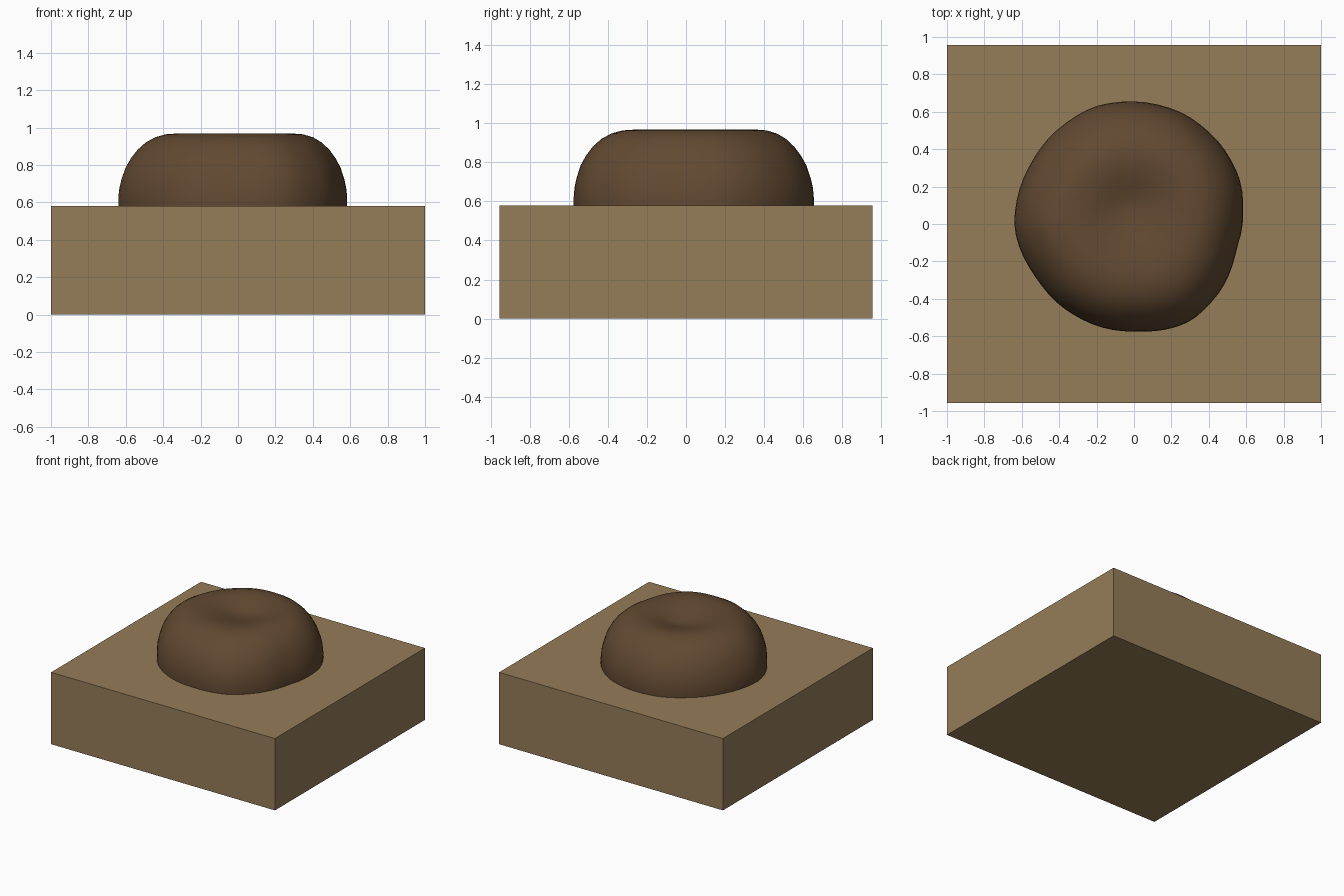
import bpy, bmesh, math
from mathutils import Vector

if "Cube" in bpy.data.objects:
    bpy.data.objects.remove(bpy.data.objects["Cube"])


def material(name, rgb):
    m = bpy.data.materials.new(name)
    m.diffuse_color = (*rgb, 1)
    m.use_nodes = True
    m.node_tree.nodes["Principled BSDF"].inputs["Base Color"].default_value = m.diffuse_color
    return m


def add_object(name, bm, mat):
    bmesh.ops.recalc_face_normals(bm, faces=bm.faces)
    me = bpy.data.meshes.new(name)
    bm.to_mesh(me)
    bm.free()
    me.materials.append(mat)
    ob = bpy.data.objects.new(name, me)
    bpy.context.collection.objects.link(ob)
    return ob


tan = material("tan earth", (0.300, 0.205, 0.098))
brown = material("dark brown", (0.122, 0.067, 0.031))

# Square base block
bm = bmesh.new()
bmesh.ops.create_cube(bm, size=1)
bmesh.ops.scale(bm, vec=(2, 1.914, 0.58), verts=bm.verts)
bmesh.ops.translate(bm, vec=(0, 0, 0.29), verts=bm.verts)
add_object("base_block", bm, tan)

# Lumpy mound: outline as (angle in degrees, radius) seen from above
outline = [(0, .581), (27, .617), (47, .632), (68, .648), (90, .655), (108, .662),
           (128, .650), (150, .640), (180, .640), (213, .594), (243, .581),
           (270, .575), (300, .600), (317, .587), (347, .565), (360, .581)]
# Side profile as (share of outline radius, height), with a dimple in the crown
profile = [(.97, .45), (1, .56), (1, .62), (.993, .67), (.975, .72), (.94, .785),
           (.895, .835), (.84, .88), (.77, .92), (.69, .948), (.60, .964),
           (.51, .968), (.42, .963), (.32, .951), (.22, .934), (.12, .918), (.05, .912)]
dimple = Vector((-0.01, 0.08))


def radius(deg):
    for (a0, r0), (a1, r1) in zip(outline, outline[1:]):
        if a0 <= deg <= a1:
            t = (deg - a0) / (a1 - a0)
            return r0 + (r1 - r0) * t * t * (3 - 2 * t) * 0.5 + (r1 - r0) * t * 0.5


N = 64
bm = bmesh.new()
rings = []
for share, z in profile:
    shift = dimple * (1 - share) ** 1.5
    ring = []
    for i in range(N):
        a = 2 * math.pi * i / N
        r = radius(360 * i / N) * share
        ring.append(bm.verts.new((r * math.cos(a) + shift.x, r * math.sin(a) + shift.y, z)))
    rings.append(ring)
for lo, hi in zip(rings, rings[1:]):
    for i in range(N):
        j = (i + 1) % N
        bm.faces.new((lo[i], lo[j], hi[j], hi[i]))
bm.faces.new(rings[0][::-1])
tip = bm.verts.new((dimple.x, dimple.y, 0.911))
for i in range(N):
    bm.faces.new((rings[-1][i], rings[-1][(i + 1) % N], tip))
mound = add_object("mound", bm, brown)
bpy.context.view_layer.objects.active = mound
mound.select_set(True)
bpy.ops.object.shade_smooth_by_angle(angle=math.radians(40))
